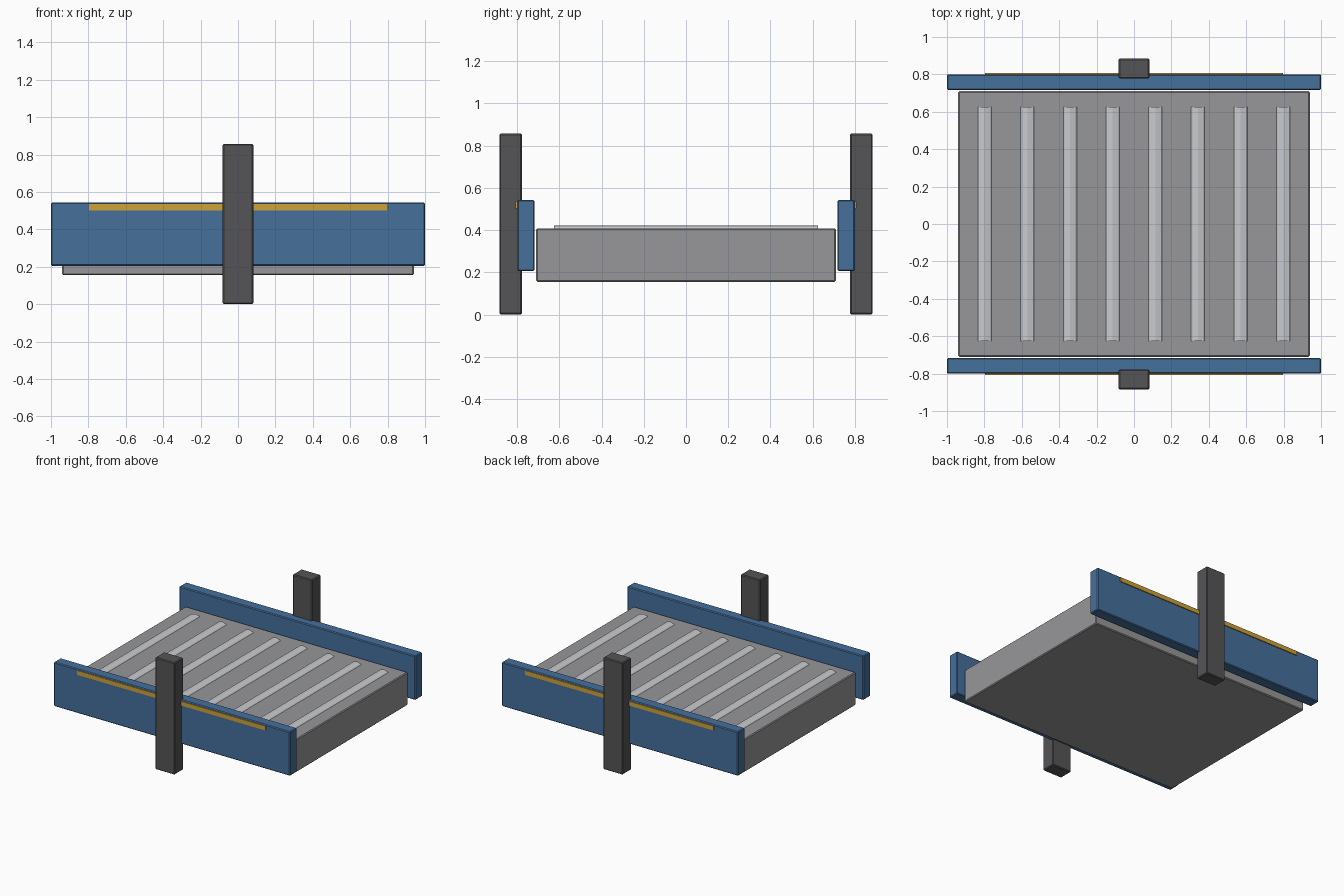
import bpy
import math

if "Cube" in bpy.data.objects:
    bpy.data.objects.remove(bpy.data.objects["Cube"], do_unlink=True)


def make_material(name, r, g, b):
    mat = bpy.data.materials.new(name)
    mat.use_nodes = True
    mat.diffuse_color = (r, g, b, 1)
    bsdf = mat.node_tree.nodes["Principled BSDF"]
    bsdf.inputs["Base Color"].default_value = (r, g, b, 1)
    return mat


grey = make_material("bed grey", 0.31, 0.31, 0.32)
steel = make_material("roller steel", 0.58, 0.59, 0.61)
blue = make_material("rail blue", 0.06, 0.16, 0.33)
dark = make_material("post dark grey", 0.09, 0.09, 0.095)
yellow = make_material("stripe yellow", 0.62, 0.36, 0.04)


def box(name, low, high, mat, bevel=0.0):
    """Box between two corners, with an optional small chamfer."""
    centre = [(a + b) / 2 for a, b in zip(low, high)]
    bpy.ops.mesh.primitive_cube_add(size=1, location=centre)
    obj = bpy.context.object
    obj.name = name
    obj.scale = [b - a for a, b in zip(low, high)]
    bpy.ops.object.transform_apply(location=False, rotation=False, scale=True)
    obj.data.materials.append(mat)
    if bevel:
        mod = obj.modifiers.new("chamfer", "BEVEL")
        mod.width = bevel
        mod.segments = 1
    return obj


# Bed
box("bed", (-0.94, -0.71, 0.155), (0.94, 0.71, 0.408), grey, 0.006)

# Rollers sunk into the bed
ROLLERS = 8
PITCH = 0.228
for i in range(ROLLERS):
    x = (i - (ROLLERS - 1) / 2) * PITCH
    bpy.ops.mesh.primitive_cylinder_add(
        vertices=12, radius=0.06, depth=1.25,
        location=(x, 0, 0.362), rotation=(math.pi / 2, 0, 0))
    roller = bpy.context.object
    roller.name = f"roller_{i + 1}"
    roller.data.materials.append(steel)

# Rail, stripe and post on the front and the back
for side, s in (("front", -1), ("back", 1)):
    def side_box(part, x, y0, y1, z0, z1, mat, bevel=0.0):
        ya, yb = sorted((s * y0, s * y1))
        box(f"{side}_{part}", (-x, ya, z0), (x, yb, z1), mat, bevel)

    side_box("rail", 1.0, 0.717, 0.8, 0.205, 0.543, blue, 0.006)
    side_box("stripe", 0.797, 0.798, 0.807, 0.502, 0.535, yellow)
    side_box("post", 0.082, 0.777, 0.884, 0.0, 0.857, dark, 0.006)
